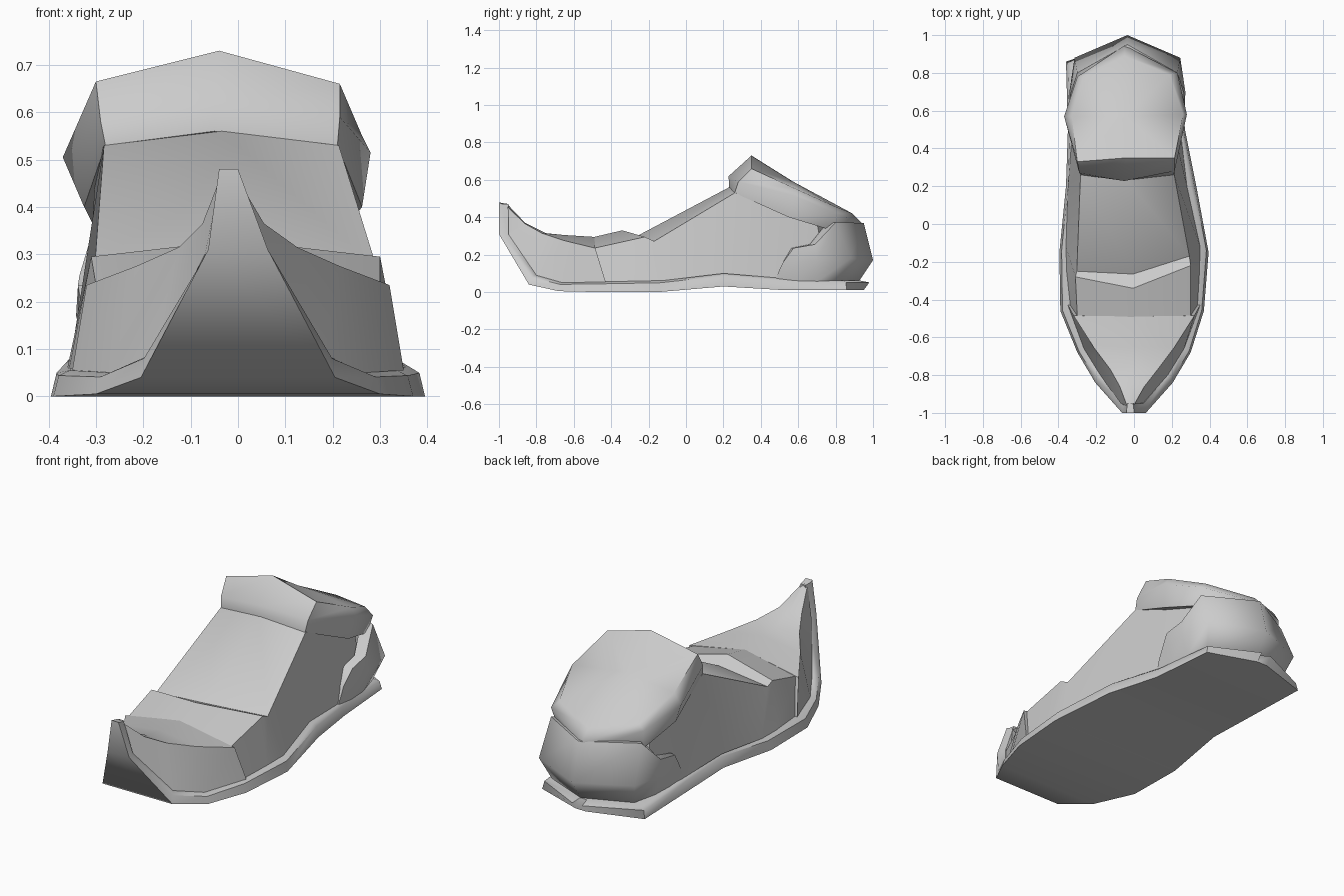
import bpy, math

grey = bpy.data.materials.new("light_grey")
grey.diffuse_color = (0.6, 0.6, 0.6, 1)


def loft(name, rows, caps=(True, True), angle=30):
    """Skin a list of equally long closed point rows."""
    n = len(rows[0])
    verts = [p for r in rows for p in r]
    faces = []
    for i in range(len(rows) - 1):
        for j in range(n):
            k = (j + 1) % n
            faces.append((i * n + j, i * n + k, (i + 1) * n + k, (i + 1) * n + j))
    if caps[0]:
        faces.append(tuple(reversed(range(n))))
    if caps[1]:
        faces.append(tuple(range(len(verts) - n, len(verts))))
    me = bpy.data.meshes.new(name)
    me.from_pydata(verts, [], faces)
    me.materials.append(grey)
    ob = bpy.data.objects.new(name, me)
    bpy.context.collection.objects.link(ob)
    bpy.ops.object.select_all(action='DESELECT')
    bpy.context.view_layer.objects.active = ob
    ob.select_set(True)
    bpy.ops.object.mode_set(mode='EDIT')
    bpy.ops.mesh.select_all(action='SELECT')
    bpy.ops.mesh.remove_doubles(threshold=0.0005)
    bpy.ops.mesh.normals_make_consistent(inside=False)
    bpy.ops.object.mode_set(mode='OBJECT')
    bpy.ops.object.shade_smooth_by_angle(angle=math.radians(angle))
    return ob


# Sole: centre x, then half width, y, z of the bottom edge and of the inner rim
sole = [
    (-.02, .02, -1.0, .48, .015, -.95, .47),
    (0, .063, -1.0, .31, .05, -.95, .31),
    (0, .205, -.84, .04, .18, -.80, .09),
    (0, .30, -.68, .005, .265, -.66, .05),
    (-.01, .38, -.46, .0, .345, -.45, .055),
    (0, .395, -.15, .0, .355, -.12, .062),
    (-.015, .345, .2, .03, .315, .2, .1),
    (-.04, .31, .5, .012, .285, .5, .075),
    (-.06, .30, .86, .01, .27, .84, .062),
    (-.05, .03, .95, .01, .02, .93, .062),
]
rows = []
for cx, w, y, z, wi, yi, zi in sole:
    wm, ym, zm = w * .97, y + (yi - y) * .3, z + (zi - z) * .8
    if y > .9:
        ym = .98
    rows.append([(cx - w, y, z), (cx + w, y, z), (cx + wm, ym, zm),
                 (cx + wi, yi, zi), (cx - wi, yi, zi), (cx - wm, ym, zm)])
loft("sole", rows, angle=48)


def section(cx, wb, yb, zb, wt, yt, zt, yc, zc, skew=0):
    """Bottom edges, shoulder edges and the ridge point of the upper."""
    return [(cx - wb, yb, zb), (cx + wb, yb, zb), (cx + wt, yt + skew, zt),
            (cx, yc, zc), (cx - wt, yt - skew, zt)]


# Toe cap rising to a curled tip
cap = [
    (-.02, .03, -.965, .31, .016, -.965, .465, -.96, .475),
    (-.01, .06, -.95, .30, .065, -.86, .365, -.86, .37),
    (0, .18, -.80, .085, .125, -.77, .315, -.75, .315),
    (0, .265, -.66, .05, .215, -.65, .275, -.65, .305),
    (0, .35, -.43, .055, .32, -.485, .235, -.49, .295),
]
loft("toe_cap", [section(*s) for s in cap])

# Upper body with the raised fold and sloping instep
body = [
    (0, .335, -.45, .055, .30, -.49, .235, -.50, .293),
    (-.005, .352, -.25, .058, .305, -.25, .295, -.34, .33, .03),
    (-.005, .355, -.12, .062, .298, -.21, .272, -.265, .298, .04),
    (-.035, .315, .2, .1, .248, .26, .53, .23, .56),
    (-.04, .285, .5, .075, .26, .46, .49, .45, .58),
    (-.045, .25, .76, .06, .235, .70, .37, .70, .46),
    (-.045, .10, .84, .06, .08, .80, .34, .82, .36),
]
loft("upper", [section(*s) for s in body])

# Collar: base, bulge and lid rings, closed by a sloping lid
base = [(-.05, .23, .56), (.21, .26, .53), (.262, .55, .40), (.21, .78, .33),
        (-.05, .92, .32), (-.29, .78, .33), (-.325, .55, .40), (-.28, .26, .53)]
bulge = [(-.05, .228, .62), (.215, .28, .59), (.28, .58, .515), (.23, .80, .42),
         (-.05, .945, .365), (-.30, .78, .43), (-.37, .57, .505), (-.29, .27, .58)]
lid = [(-.04, .35, .73), (.215, .35, .66), (.26, .58, .555), (.19, .79, .46),
       (-.05, .89, .42), (-.27, .78, .46), (-.33, .57, .56), (-.30, .33, .665)]
loft("collar", [base, bulge, lid, [(-.05, .57, .592)] * 8], caps=(True, False), angle=62)

# Heel counter: bottom, middle and top points from the front edge to the back
heel = [
    ((.25, .48, .07), (.255, .50, .12), (.255, .52, .16)),
    ((.25, .60, .06), (.268, .58, .16), (.268, .575, .235)),
    ((.24, .70, .055), (.272, .70, .17), (.265, .69, .255)),
    ((.205, .82, .05), (.245, .88, .18), (.23, .80, .372)),
    ((-.035, .92, .05), (-.035, 1.0, .17), (-.035, .95, .37)),
]
heel += [tuple((-.07 - x, y, z) for x, y, z in s) for s in heel[-2::-1]]
rows = []
for s in heel:
    tucked = [(-.035 + (x + .035) * .84, .5 + (y - .5) * .85, z) for x, y, z in (s[0], s[2])]
    rows.append([tucked[0], *s, tucked[1]])
loft("heel_counter", rows, angle=62)
